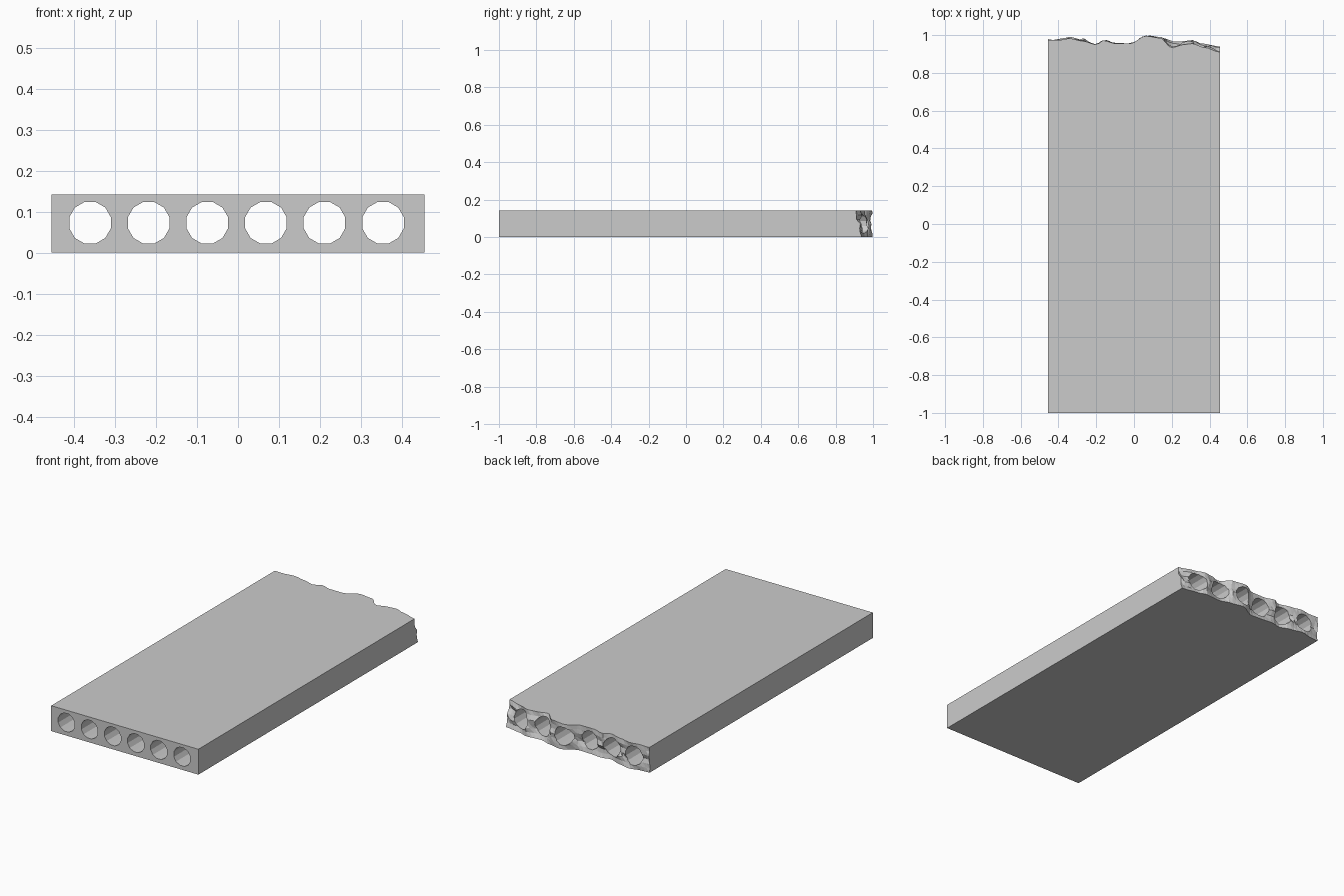
import bpy, bmesh, math
from mathutils import Vector, noise

if "Cube" in bpy.data.objects:
    bpy.data.objects.remove(bpy.data.objects["Cube"])

HALF_W, HEIGHT, FRONT = 0.455, 0.142, -1.0
COLS, ROWS = 44, 6

# Fracture line across the slab (x, y) at the top and at the bottom edge
TOP = [(-.455, .975), (-.40, .973), (-.34, .982), (-.27, .968), (-.20, .95), (-.16, .972),
       (-.10, .955), (-.02, .955), (.06, .995), (.14, .985), (.20, .932), (.26, .95),
       (.31, .955), (.37, .935), (.455, .91)]
BOTTOM = [(-.455, .972), (-.40, .975), (-.34, .99), (-.27, .975), (-.20, .952), (-.15, .965),
          (-.08, .958), (-.01, .955), (.08, .998), (.15, .985), (.22, .965), (.31, .972),
          (.36, .955), (.455, .94)]


def sample(line, x):
    for (x0, y0), (x1, y1) in zip(line, line[1:]):
        if x <= x1 + 1e-6:
            t = (x - x0) / (x1 - x0)
            t = t * t * (3 - 2 * t)
            return y0 + (y1 - y0) * t
    return line[-1][1]


def fracture(x, z):
    t = z / HEIGHT
    y = sample(BOTTOM, x) * (1 - t) + sample(TOP, x) * t
    bump = noise.noise(Vector((x * 14, z * 25, 3.7))) * 0.03
    y += math.sin(math.pi * t) * (bump - 0.003)
    return min(y, 1.0)


# Slab body with a rough, broken back end
bm = bmesh.new()
grid = []
for j in range(ROWS + 1):
    z = HEIGHT * j / ROWS
    row = []
    for i in range(COLS + 1):
        x = -HALF_W + 2 * HALF_W * i / COLS
        row.append(bm.verts.new((x, fracture(x, z), z)))
    grid.append(row)
for j in range(ROWS):
    for i in range(COLS):
        a, b = grid[j][i], grid[j][i + 1]
        c, d = grid[j + 1][i + 1], grid[j + 1][i]
        bm.faces.new((a, b, c))
        bm.faces.new((a, c, d))
bl, br, tr, tl = [bm.verts.new((x, FRONT, z)) for x, z in
                  ((-HALF_W, 0), (HALF_W, 0), (HALF_W, HEIGHT), (-HALF_W, HEIGHT))]
bm.faces.new((bl, br, tr, tl))
bm.faces.new([bl, br] + grid[0][::-1])
bm.faces.new([tl, tr] + grid[-1][::-1])
bm.faces.new([bl, tl] + [r[0] for r in grid[::-1]])
bm.faces.new([br, tr] + [r[-1] for r in grid[::-1]])
bmesh.ops.recalc_face_normals(bm, faces=bm.faces)
mesh = bpy.data.meshes.new("hollow_core_slab")
bm.to_mesh(mesh)
bm.free()
slab = bpy.data.objects.new("hollow_core_slab", mesh)
bpy.context.collection.objects.link(slab)

# Six round cores running the full length
bm = bmesh.new()
for k in range(6):
    ring = []
    for n in range(12):
        a = 2 * math.pi * (n + 0.5) / 12
        ring.append((-0.361 + 0.143 * k + 0.0525 * math.cos(a), 0.073 + 0.0525 * math.sin(a)))
    ends = [[bm.verts.new((x, y, z)) for x, z in ring] for y in (-1.2, 1.2)]
    bm.faces.new(ends[0])
    bm.faces.new(ends[1][::-1])
    for n in range(12):
        m = (n + 1) % 12
        bm.faces.new((ends[0][n], ends[1][n], ends[1][m], ends[0][m]))
bmesh.ops.recalc_face_normals(bm, faces=bm.faces)
cut_mesh = bpy.data.meshes.new("core_cutter")
bm.to_mesh(cut_mesh)
bm.free()
cutter = bpy.data.objects.new("core_cutter", cut_mesh)
bpy.context.collection.objects.link(cutter)
cutter.hide_render = True

mod = slab.modifiers.new("cores", 'BOOLEAN')
mod.operation = 'DIFFERENCE'
mod.solver = 'EXACT'
mod.object = cutter
bpy.context.view_layer.objects.active = slab
slab.select_set(True)
bpy.ops.object.modifier_apply(modifier=mod.name)
bpy.data.objects.remove(cutter)
